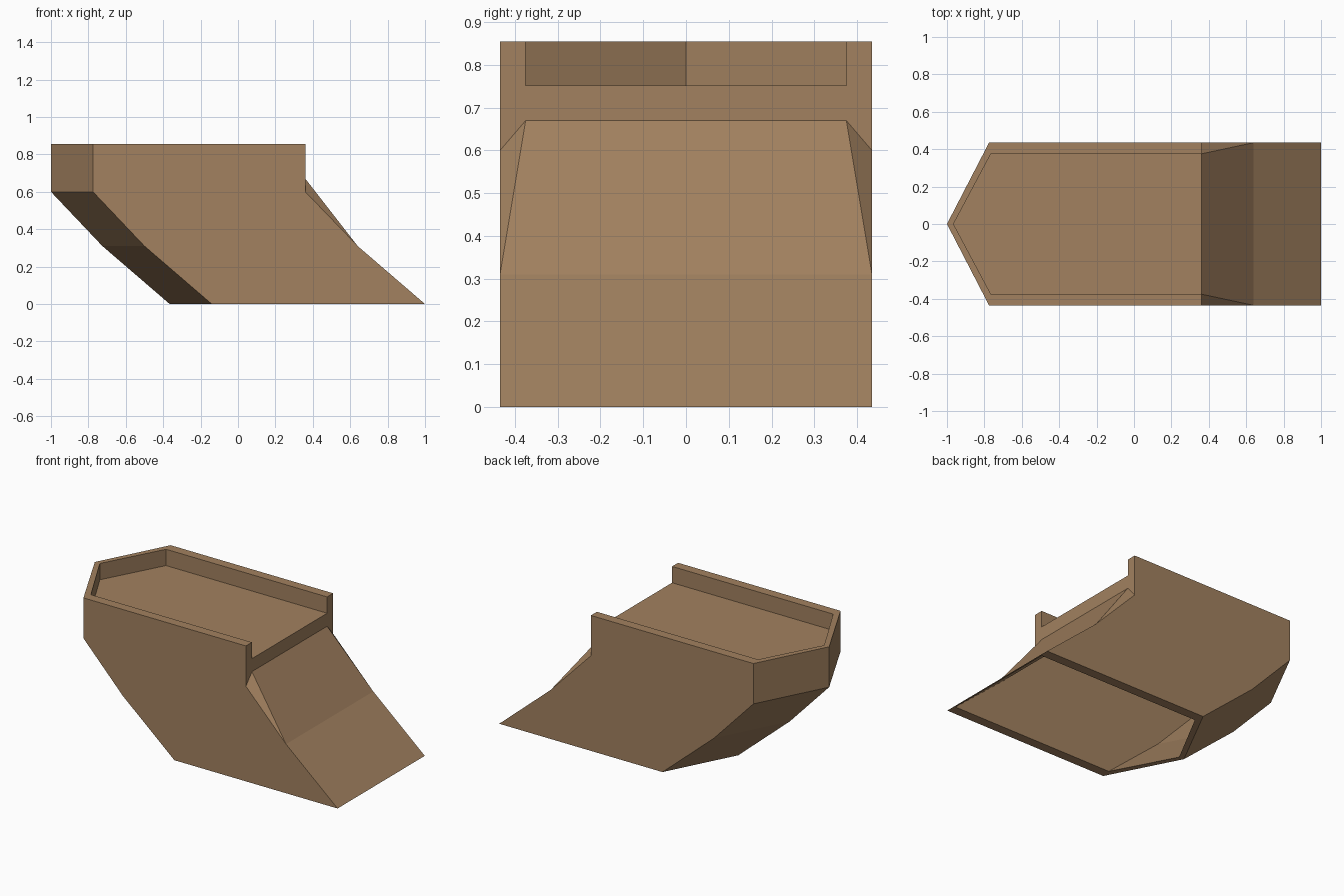
import bpy, bmesh

if "Cube" in bpy.data.objects:
    bpy.data.objects.remove(bpy.data.objects["Cube"])

mat = bpy.data.materials.new("light brown wood")
mat.diffuse_color = (0.36, 0.22, 0.115, 1)
mat.use_nodes = True
mat.node_tree.nodes["Principled BSDF"].inputs["Base Color"].default_value = mat.diffuse_color

bm = bmesh.new()


def loop(z, tip, corner, right, half):
    """Pentagon ring: pointed at -x, straight at +x."""
    pts = [(tip, 0), (corner, -half), (right, -half), (right, half), (corner, half)]
    return [bm.verts.new((x, y, z)) for x, y in pts]


def bridge(a, b, end=True):
    """Join two rings; leave the +x end open if asked."""
    for i in range(5):
        if i != 2 or end:
            j = (i + 1) % 5
            bm.faces.new((a[i], a[j], b[j], b[i]))


W, N = 0.435, 0.375
# outer hull, leaning towards +x as it goes down
o = [loop(0, -0.365, -0.14, 1.0, W), loop(0.31, -0.725, -0.5, 0.64, W),
     loop(0.6, -1, -0.775, 0.36, W), loop(0.855, -1, -0.775, 0.36, W)]
bridge(o[0], o[1])
bridge(o[1], o[2], False)
bridge(o[2], o[3], False)

# recessed deck with raised rim, open at the +x end
deck = loop(0.752, -0.965, -0.765, 0.36, N)
rim = loop(0.855, -0.965, -0.765, 0.36, N)
bridge(o[3], rim, False)
bridge(rim, deck, False)
bm.faces.new(deck)

# ramp top with bevelled side corners, and the end wall above it
a0 = bm.verts.new((0.36, -N, 0.67))
a1 = bm.verts.new((0.36, N, 0.67))
bm.faces.new((o[1][2], o[1][3], a1, a0))
bm.faces.new((o[2][2], o[1][2], a0))
bm.faces.new((o[2][3], a1, o[1][3]))
bm.faces.new((o[2][2], a0, a1, o[2][3], o[3][3], rim[3], deck[3],
              deck[2], rim[2], o[3][2]))

# hollow underside
c = [loop(0, -0.33, -0.13, 0.99, N), loop(0.31, -0.69, -0.49, 0.628, N),
     loop(0.6, -0.965, -0.765, 0.40, N), loop(0.67, -0.965, -0.765, 0.345, N)]
bridge(o[0], c[0])
for lower, upper in zip(c, c[1:]):
    bridge(lower, upper)
bm.faces.new(c[3])

bmesh.ops.recalc_face_normals(bm, faces=bm.faces[:])
me = bpy.data.meshes.new("hull_platform")
bm.to_mesh(me)
bm.free()
me.materials.append(mat)
bpy.context.collection.objects.link(bpy.data.objects.new("hull_platform", me))
